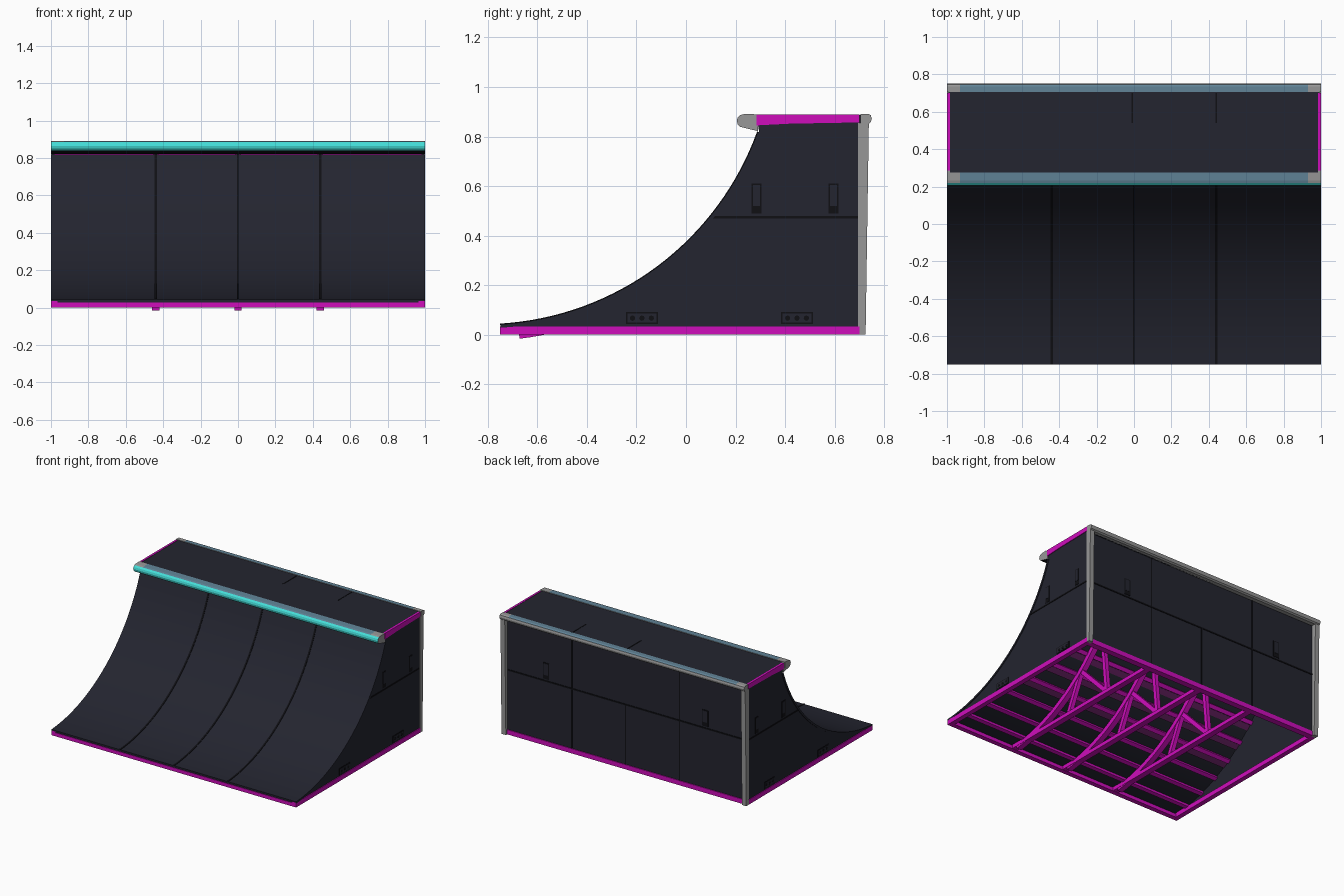
import bpy, bmesh, math
from mathutils import Vector

if "Cube" in bpy.data.objects:
    bpy.data.objects.remove(bpy.data.objects["Cube"])


def material(name, r, g, b):
    m = bpy.data.materials.new(name)
    m.use_nodes = True
    m.diffuse_color = (r, g, b, 1)
    bsdf = m.node_tree.nodes["Principled BSDF"]
    bsdf.inputs["Base Color"].default_value = (r, g, b, 1)
    bsdf.inputs["Roughness"].default_value = 0.6
    return m


PANEL = material("dark_panel", 0.017, 0.018, 0.029)
SEAM = material("black_seam", 0.005, 0.005, 0.007)
MAGENTA = material("magenta_frame", 0.62, 0.004, 0.5)
PURPLE = material("purple_brace", 0.13, 0.015, 0.12)
GREY = material("grey_metal", 0.31, 0.31, 0.31)
STEEL = material("steel_blue", 0.12, 0.23, 0.31)
CYAN = material("cyan_edge", 0.06, 0.74, 0.70)


def prism(name, profile, xs, mats, rule=None, smooth=False):
    """Extrude a closed (y, z) profile through the stations xs."""
    bm = bmesh.new()
    rings = [[bm.verts.new((x, y, z)) for y, z in profile] for x in xs]
    n = len(profile)
    for a, b in zip(rings, rings[1:]):
        for i in range(n):
            j = (i + 1) % n
            bm.faces.new((a[i], a[j], b[j], b[i]))
    bm.faces.new(rings[0])
    bm.faces.new(rings[-1])
    bmesh.ops.recalc_face_normals(bm, faces=bm.faces[:])
    bm.normal_update()
    if rule:
        for f in bm.faces:
            f.material_index = rule(f.normal, f.calc_center_median())
    me = bpy.data.meshes.new(name)
    bm.to_mesh(me)
    bm.free()
    for m in mats:
        me.materials.append(m)
    ob = bpy.data.objects.new(name, me)
    bpy.context.collection.objects.link(ob)
    if smooth:
        bpy.ops.object.select_all(action='DESELECT')
        ob.select_set(True)
        bpy.context.view_layer.objects.active = ob
        bpy.ops.object.shade_smooth_by_angle(angle=math.radians(30))
    return ob


def box(name, x, y, z, mat):
    return prism(name, [(y[0], z[0]), (y[1], z[0]), (y[1], z[1]), (y[0], z[1])], x, [mat])


def strut(name, a, b, x, width, depth, mat):
    """Straight bar between two (y, z) points."""
    a, b = Vector(a), Vector(b)
    d = (b - a).normalized() * depth / 2
    n = Vector((-d.y, d.x))
    return prism(name, [a - n, b - n, b + n, a + n], (x - width / 2, x + width / 2), [mat])


# Ramp curve: arc around a centre in the y-z plane
CY, CZ, R = -0.82, 1.22, 1.18
A0, A1 = math.asin(0.07 / R), math.asin(1.11 / R)


def arc(offset=0.0, a0=A0, a1=A1, steps=32):
    r = R + offset
    return [(CY + r * math.sin(a0 + (a1 - a0) * i / steps),
             CZ - r * math.cos(a0 + (a1 - a0) * i / steps)) for i in range(steps + 1)]


def band(name, o0, o1, x, mat, a0=A0, a1=A1):
    return prism(name, arc(o0, a0, a1) + arc(o1, a0, a1)[::-1], x, [mat], smooth=True)


SEAMS = (-0.44, 0.0, 0.44)

# Riding surface and its panel joints
band("ramp_surface", 0, 0.014, (-1, 1), PANEL)
for x in SEAMS:
    band("ramp_joint", -0.003, 0.002, (x - 0.006, x + 0.006), SEAM)

# Base frame
for s in (-1, 1):
    box("base_side_rail", sorted((s, s * 0.965)), (-0.75, 0.70), (0, 0.034), MAGENTA)
box("base_front_rail", (-0.965, 0.965), (-0.75, -0.715), (0, 0.026), MAGENTA)
box("base_back_rail", (-0.965, 0.965), (0.665, 0.71), (0, 0.034), MAGENTA)

# Platform deck with short joints
box("platform_deck", (-0.993, 0.993), (0.27, 0.715), (0.85, 0.888), PANEL)
for x in (-0.01, 0.44):
    box("deck_joint", (x - 0.004, x + 0.004), (0.54, 0.70), (0.886, 0.89), SEAM)

# Side panels, deck edge plates, handle slots and bolt plates
for s in (-1, 1):
    def span(a, b):
        return sorted((s * a, s * b))
    prism("side_panel", arc(0.006) + [(0.29, 0.85), (0.70, 0.86), (0.70, 0.03), (-0.74, 0.03)],
          span(0.982, 0.995), [PANEL])
    prism("deck_edge_plate", [(0.285, 0.845), (0.42, 0.852), (0.70, 0.857), (0.70, 0.89), (0.285, 0.89)],
          span(0.985, 1.0), [MAGENTA])
    box("side_joint", span(0.99, 0.998), (0.10, 0.70), (0.47, 0.48), SEAM)
    for y in (0.285, 0.595):
        box("handle_slot", span(0.99, 0.997), (y - 0.02, y + 0.02), (0.49, 0.61), SEAM)
        box("handle_plate", span(0.99, 0.999), (y - 0.014, y + 0.014), (0.52, 0.604), PANEL)
    for y in (-0.178, 0.448):
        box("bolt_plate_rim", span(0.99, 0.997), (y - 0.064, y + 0.064), (0.043, 0.092), SEAM)
        box("bolt_plate", span(0.99, 0.999), (y - 0.058, y + 0.058), (0.049, 0.086), PANEL)
        for k in (-1, 0, 1):
            ring = [(y + 0.038 * k + 0.011 * math.cos(t * math.pi / 4),
                     0.067 + 0.011 * math.sin(t * math.pi / 4)) for t in range(8)]
            prism("bolt", ring, span(0.99, 1.0), [SEAM])

# Back wall with joints and handle slots
box("back_wall", (-0.99, 0.99), (0.69, 0.704), (0.03, 0.86), PANEL)
box("back_joint", (-0.97, 0.97), (0.70, 0.708), (0.47, 0.48), SEAM)
for x in SEAMS:
    top = 0.475 if x == 0 else 0.85
    box("back_upright_joint", (x - 0.004, x + 0.004), (0.70, 0.707), (0.034, top), SEAM)
for x in (-0.65, 0.65):
    box("back_slot", (x - 0.025, x + 0.025), (0.70, 0.707), (0.49, 0.61), SEAM)
    box("back_slot_plate", (x - 0.017, x + 0.017), (0.70, 0.709), (0.52, 0.604), PANEL)

# Grey corner posts at the back
for s in (-1, 1):
    prism("corner_post", [(0.695, 0), (0.725, 0), (0.738, 0.855), (0.695, 0.855)],
          sorted((s * 0.965, s)), [GREY])


# Rounded edge rails of the deck
def coping_rule(n, c):
    if abs(n.x) > 0.9:
        return 0
    if n.z > 0.75:
        return 1 if abs(c.x) < 0.93 else 0
    if n.z < -0.75:
        return 3
    return 2 if n.y < 0 else 0


def lip_rule(n, c):
    return 1 if n.z > 0.75 and abs(c.x) < 0.93 else 0


STATIONS = (-1, -0.93, 0.93, 1)
nose = [(0.232 + 0.027 * math.cos(math.radians(a)), 0.863 + 0.027 * math.sin(math.radians(a)))
        for a in range(90, 271, 30)]
prism("front_coping", [(0.275, 0.892)] + nose + [(0.29, 0.822), (0.29, 0.85), (0.275, 0.85)],
      STATIONS, [GREY, STEEL, CYAN, SEAM], coping_rule)
prism("coping_end_fill", [(0.27, 0.83), (0.29, 0.83), (0.29, 0.89), (0.27, 0.89)],
      (-0.999, -0.985), [GREY])
prism("coping_end_fill", [(0.27, 0.83), (0.29, 0.83), (0.29, 0.89), (0.27, 0.89)],
      (0.985, 0.999), [GREY])
prism("back_lip", [(0.705, 0.892), (0.735, 0.892), (0.746, 0.886), (0.75, 0.872), (0.746, 0.858),
                   (0.735, 0.85), (0.705, 0.85)],
      STATIONS, [GREY, STEEL], lip_rule)

# Inner trusses: curved chord, floor beam, upright and diagonals
for x in SEAMS:
    band("rib_chord", 0.03, 0.065, (x - 0.02, x + 0.02), MAGENTA, A0 + 0.06, A1)
    box("rib_floor_beam", (x - 0.022, x + 0.022), (-0.73, 0.68), (0.002, 0.03), MAGENTA)
    box("rib_upright", (x - 0.02, x + 0.02), (0.65, 0.685), (0.03, 0.85), MAGENTA)
    for a, b in (((-0.15, 0.02), (-0.02, 0.30)), ((-0.02, 0.30), (0.25, 0.02)),
                 ((0.25, 0.02), (0.20, 0.53)), ((0.20, 0.53), (0.66, 0.03)),
                 ((0.20, 0.53), (0.66, 0.50)), ((0.66, 0.50), (0.30, 0.82))):
        strut("rib_diagonal", a, b, x, 0.03, 0.03, MAGENTA)

# Cross battens and backing boards under the riding surface
COUNT = 9
for i in range(COUNT):
    a = A0 + 0.12 + (A1 - A0 - 0.15) * i / (COUNT - 1)
    band("cross_batten", 0.014, 0.034, (-0.98, 0.98), MAGENTA, a - 0.012, a + 0.012)
    if i >= 3:
        band("backing_board", 0.014, 0.022, (-0.98, 0.98), PURPLE, a - 0.05, a - 0.015)
for y in (0.38, 0.52):
    box("deck_joist", (-0.98, 0.98), (y - 0.02, y + 0.02), (0.81, 0.85), MAGENTA)
